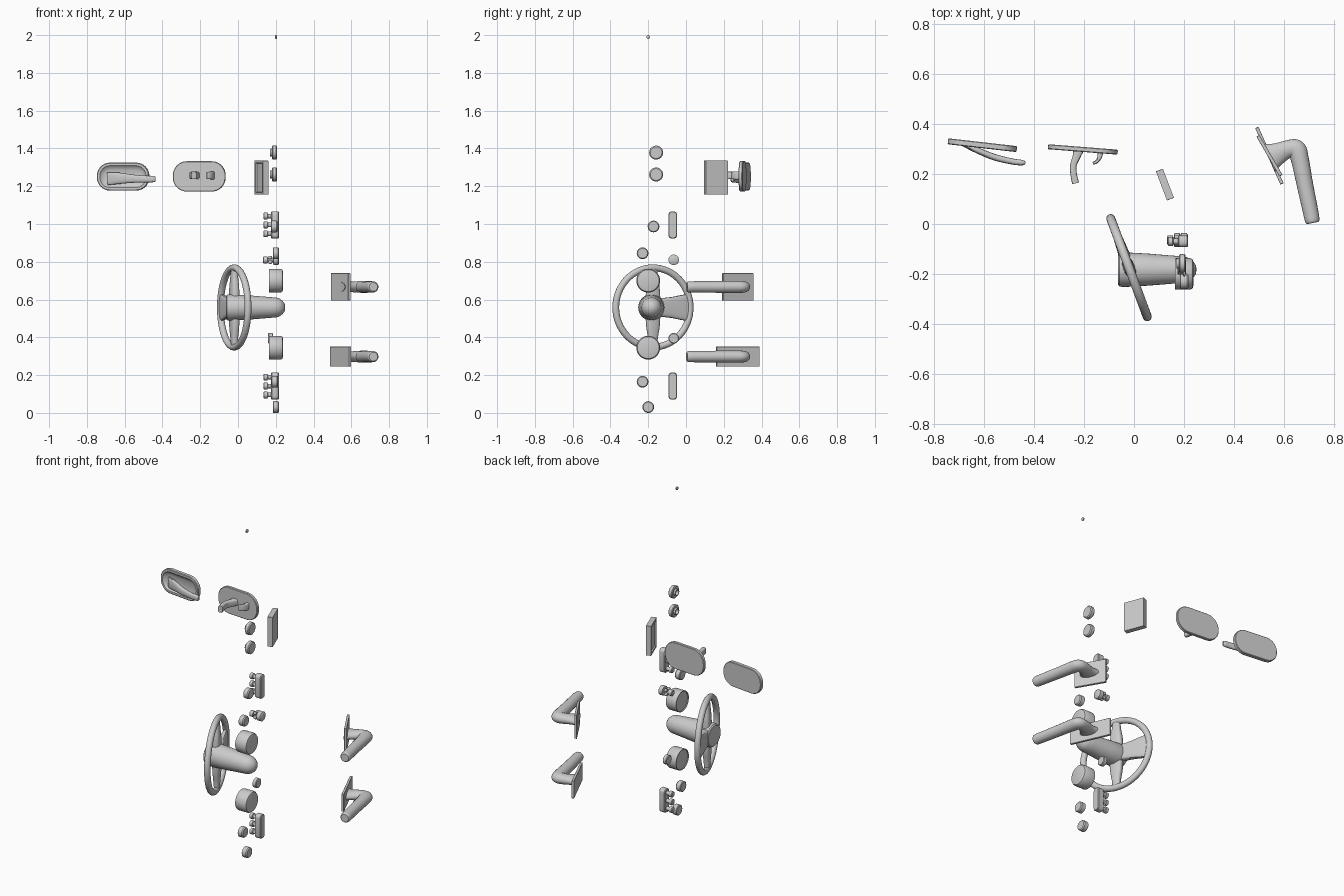
import bpy, bmesh, math
from mathutils import Vector, Matrix

TAU = 2 * math.pi


def skin(name, rings, loc=(0, 0, 0), yaw=0.0):
    """Bridge a list of equal-sized point rings into a capped solid."""
    bm = bmesh.new()
    rows = [[bm.verts.new(p) for p in r] for r in rings]
    n = len(rows[0])
    for a, b in zip(rows, rows[1:]):
        for i in range(n):
            j = (i + 1) % n
            bm.faces.new((a[i], a[j], b[j], b[i]))
    bm.faces.new(rows[0][::-1])
    bm.faces.new(rows[-1])
    bmesh.ops.recalc_face_normals(bm, faces=bm.faces)
    me = bpy.data.meshes.new(name)
    bm.to_mesh(me)
    bm.free()
    ob = bpy.data.objects.new(name, me)
    bpy.context.collection.objects.link(ob)
    ob.matrix_world = Matrix.Translation(loc) @ Matrix.Rotation(yaw, 4, 'Z')
    bpy.ops.object.select_all(action='DESELECT')
    ob.select_set(True)
    bpy.context.view_layer.objects.active = ob
    bpy.ops.object.shade_smooth_by_angle(angle=math.radians(35))
    return ob


def lathe(name, profile, y, z, n=32):
    """Turn (x, radius) points around an axis along x."""
    return skin(name, [[(x, y + r * math.cos(TAU * i / n), z + r * math.sin(TAU * i / n))
                        for i in range(n)] for x, r in profile])


def tube(name, keys, loc=(0, 0, 0), yaw=0.0, up=(0, 0, 1), n=20, sub=6, power=1.0):
    """Sweep an oval along keys of (point, half width, half height)."""
    K = [Vector((*p, a, b)) for p, a, b in keys]
    pts = []
    for i in range(len(K) - 1):
        p0, p1, p2, p3 = K[max(i - 1, 0)], K[i], K[i + 1], K[min(i + 2, len(K) - 1)]
        for s in range(sub):
            t = s / sub
            pts.append(0.5 * (2 * p1 + (p2 - p0) * t + (2 * p0 - 5 * p1 + 4 * p2 - p3) * t * t
                              + (3 * p1 - p0 - 3 * p2 + p3) * t ** 3))
    pts.append(K[-1])
    rings = []
    for i, p in enumerate(pts):
        d = pts[min(i + 1, len(pts) - 1)] - pts[max(i - 1, 0)]
        t = Vector(d[:3]).normalized()
        side = Vector(up).cross(t).normalized()
        top = t.cross(side)
        ring = []
        for k in range(n):
            c, s = math.cos(TAU * k / n), math.sin(TAU * k / n)
            c = math.copysign(abs(c) ** power, c)
            s = math.copysign(abs(s) ** power, s)
            ring.append(Vector(p[:3]) + side * c * p[3] + top * s * p[4])
        rings.append(ring)
    return skin(name, rings, loc, yaw)


def plate(name, w, h, r, layers, loc, yaw=0.0, seg=8):
    """Rounded plate in the local xz plane; layers are (y, inset)."""
    rings = []
    for y, inset in layers:
        rr = max(r - inset, 0.0005)
        ring = []
        for q, (sx, sz) in enumerate(((1, 1), (-1, 1), (-1, -1), (1, -1))):
            cx, cz = sx * (w / 2 - inset - rr), sz * (h / 2 - inset - rr)
            for k in range(seg + 1):
                a = math.pi / 2 * (q + k / seg)
                ring.append((cx + rr * math.cos(a), y, cz + rr * math.sin(a)))
        rings.append(ring)
    return skin(name, rings, loc, yaw)


# steering wheel rim
WC, WYAW, WR = (-0.02, -0.175, 0.558), math.radians(20.4), 0.21
bpy.ops.mesh.primitive_torus_add(major_radius=WR, minor_radius=0.018,
                                 major_segments=64, minor_segments=16)
rim = bpy.context.object
rim.name = "steering_wheel_rim"
rim.matrix_world = (Matrix.Translation(WC) @ Matrix.Rotation(WYAW, 4, 'Z')
                    @ Matrix.Rotation(math.pi / 2, 4, 'Y'))
bpy.ops.object.shade_smooth_by_angle(angle=math.radians(35))

# wheel spokes: up, down and one broad spoke to the side
for s, side in ((1, "upper"), (-1, "lower")):
    tube(side + "_spoke", [((0, 0, s * 0.03), 0.024, 0.04), ((0, 0, s * 0.1), 0.022, 0.036),
                           ((0, 0, s * 0.16), 0.018, 0.026), ((0, 0, s * WR), 0.014, 0.022)],
         WC, WYAW, up=(0, 1, 0), power=0.7)
tube("side_spoke", [((0, 0.03, 0), 0.024, 0.048), ((0, 0.1, 0), 0.02, 0.055),
                    ((0, 0.16, 0), 0.016, 0.066), ((0, 0.2, 0), 0.012, 0.072)],
     WC, WYAW, power=0.5)

# steering column
lathe("steering_column", [(-0.064, 0.06), (-0.058, 0.067), (-0.045, 0.07), (0.06, 0.064),
                          (0.17, 0.055), (0.205, 0.052), (0.222, 0.046), (0.237, 0.034),
                          (0.248, 0.018), (0.25, 0.006)], -0.183, 0.558)

# large gauges
for i, z in enumerate((0.7, 0.345)):
    lathe(f"large_gauge_{i}", [(0.17, 0.05), (0.17, 0.058), (0.164, 0.058), (0.164, 0.062),
                               (0.17, 0.063), (0.226, 0.063), (0.235, 0.058), (0.238, 0.048)],
          -0.2, z)
lathe("small_dial", [(0.16, 0.024), (0.163, 0.028), (0.182, 0.028), (0.185, 0.024)], -0.065, 0.395)

# small gauges: plain drums
for i, (x, y, z) in enumerate(((0.175, -0.172, 0.987), (0.184, -0.23, 0.845),
                               (0.178, -0.23, 0.165), (0.184, -0.2, 0.031))):
    lathe(f"small_gauge_{i}", [(x, 0.027), (x + 0.003, 0.031), (x + 0.028, 0.031),
                               (x + 0.034, 0.026)], y, z, 24)

# ring knobs with a hollow neck
for i, z in enumerate((1.378, 1.262)):
    lathe(f"ring_knob_{i}", [(0.207, 0.031), (0.202, 0.037), (0.184, 0.037), (0.18, 0.033),
                             (0.18, 0.021), (0.17, 0.02), (0.17, 0.015), (0.186, 0.013)],
          -0.158, z)

# tiny button at the top
lathe("tiny_button", [(0.196, 0.007), (0.198, 0.01), (0.204, 0.01), (0.206, 0.007)],
      -0.2, 1.99, 16)

# switch strips with three buttons each
for i, (z, dz) in enumerate(((0.995, 0.047), (0.142, 0.047))):
    plate(f"switch_strip_{i}", 0.046, 0.144, 0.018,
          [(-0.02, 0.004), (-0.016, 0), (0.016, 0), (0.02, 0.004)],
          (0.196, -0.07, z), math.pi / 2, 4)
    for k in (-1, 0, 1):
        lathe(f"strip_button_{i}_{k + 1}", [(0.135, 0.014), (0.138, 0.018), (0.155, 0.018),
                                            (0.158, 0.012), (0.18, 0.012)], -0.07, z + k * dz, 16)

# rotary switch with a cross-shaped collar
lathe("rotary_switch", [(0.217, 0.02), (0.212, 0.028), (0.188, 0.028), (0.186, 0.014),
                        (0.158, 0.011), (0.156, 0.018), (0.135, 0.018), (0.132, 0.014)],
      -0.065, 0.81, 24)
for k in range(4):
    a = math.pi / 2 * k + math.pi / 4
    lathe(f"switch_lobe_{k}", [(0.162, 0.007), (0.165, 0.009), (0.176, 0.009), (0.179, 0.007)],
          -0.065 + 0.018 * math.cos(a), 0.81 + 0.018 * math.sin(a), 12)

# framed panel, recessed on one side
plate("framed_panel", 0.125, 0.18, 0.001,
      [(0.015, 0), (-0.015, 0), (-0.015, 0.012), (-0.007, 0.014)],
      (0.124, 0.158, 1.245), math.radians(-69.2), 1)

# dished door pull
plate("door_pull_dish", 0.278, 0.148, 0.07,
      [(0.012, 0.003), (0.009, 0), (-0.009, 0), (-0.012, 0.004), (-0.012, 0.016),
       (-0.004, 0.024), (0.003, 0.04)], (-0.608, 0.316, 1.251), math.radians(-6.5))
tube("door_pull_handle", [((-0.69, 0.322, 1.24), 0.008, 0.034), ((-0.63, 0.296, 1.242), 0.012, 0.03),
                          ((-0.56, 0.268, 1.24), 0.013, 0.022), ((-0.49, 0.251, 1.238), 0.012, 0.018),
                          ((-0.45, 0.246, 1.238), 0.011, 0.017), ((-0.436, 0.245, 1.238), 0.006, 0.012)],
     power=0.8)

# oval plate with two levers
plate("lever_plate", 0.28, 0.161, 0.075,
      [(0.01, 0.003), (0.007, 0), (-0.007, 0), (-0.01, 0.003)],
      (-0.205, 0.299, 1.252), math.radians(-4.5))
tube("long_lever", [((-0.222, 0.3, 1.257), 0.022, 0.02), ((-0.23, 0.272, 1.257), 0.016, 0.02),
                    ((-0.243, 0.235, 1.257), 0.013, 0.02), ((-0.242, 0.2, 1.257), 0.013, 0.02),
                    ((-0.234, 0.163, 1.257), 0.014, 0.02)], power=0.5)
tube("short_lever", [((-0.132, 0.3, 1.257), 0.013, 0.022), ((-0.138, 0.268, 1.257), 0.009, 0.021),
                     ((-0.15, 0.25, 1.257), 0.007, 0.02), ((-0.165, 0.243, 1.257), 0.006, 0.018)],
     power=0.5)

# mounting plates with bent grip handles
for name, z, length, height, yaw in (("upper", 0.667, 0.185, 0.145, 30),
                                     ("lower", 0.298, 0.248, 0.106, 24)):
    plate(name + "_mount", length, height, 0.002,
          [(-0.007, 0.001), (-0.006, 0), (0.006, 0), (0.007, 0.001)],
          (0.543, 0.274, z), math.radians(yaw - 90), 1)
    tube(name + "_grip", [((0.54, 0.265, z), 0.062, 0.026), ((0.575, 0.281, z), 0.045, 0.026),
                          ((0.618, 0.3, z), 0.036, 0.029), ((0.65, 0.298, z), 0.04, 0.031),
                          ((0.665, 0.26, z), 0.036, 0.032), ((0.685, 0.16, z), 0.033, 0.031),
                          ((0.708, 0.05, z), 0.031, 0.03), ((0.715, 0.014, z), 0.029, 0.029),
                          ((0.717, 0.004, z), 0.023, 0.023)])
